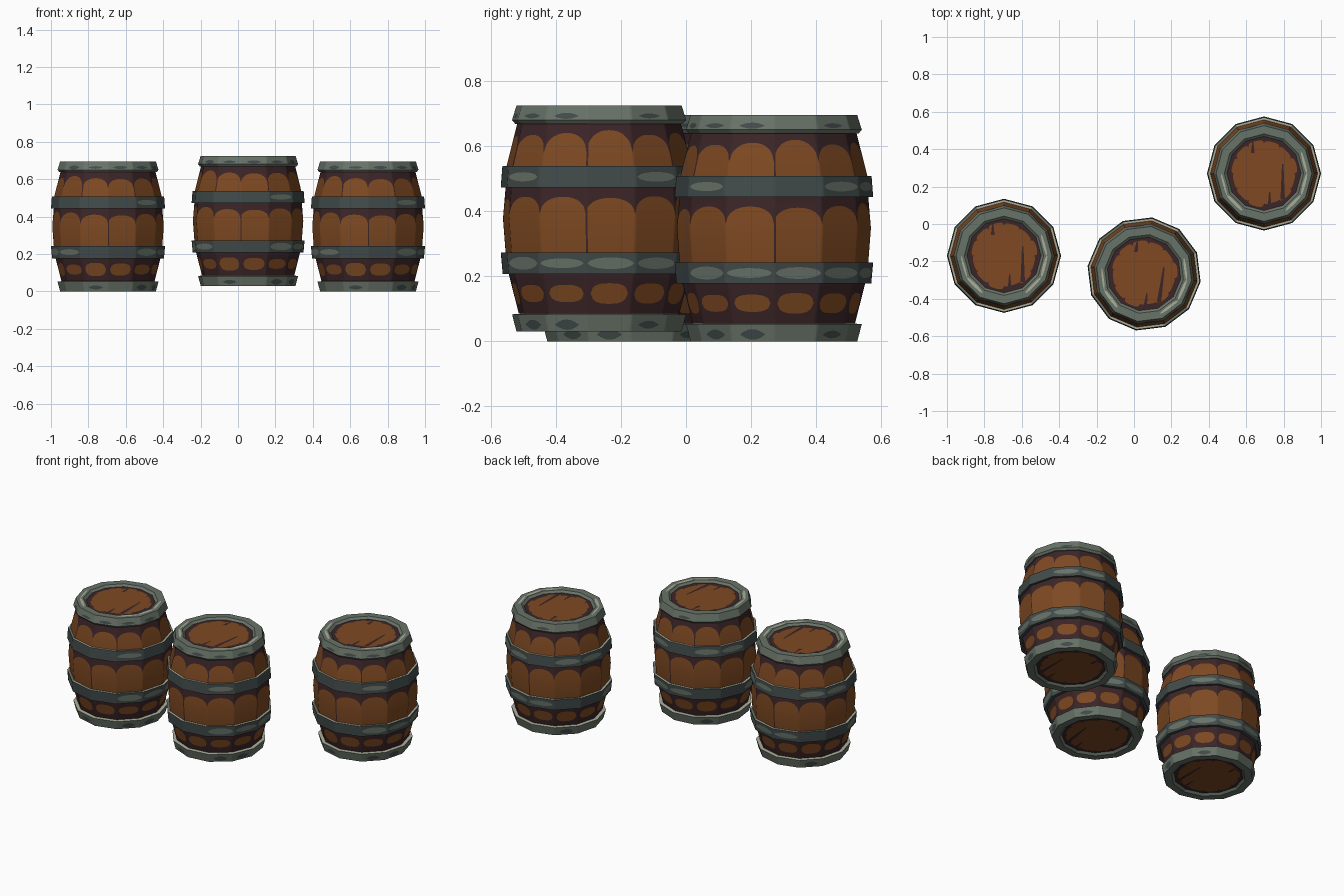
import bpy, bmesh, math, random
from mathutils import Vector

random.seed(11)
cube = bpy.data.objects.get("Cube")
if cube:
    bpy.data.objects.remove(cube)


def make_material(name, rgb):
    lin = [((c / 255 + 0.055) / 1.055) ** 2.4 for c in rgb]
    mat = bpy.data.materials.new(name)
    mat.use_nodes = True
    mat.diffuse_color = (*lin, 1)
    bsdf = mat.node_tree.nodes["Principled BSDF"]
    bsdf.inputs["Base Color"].default_value = (*lin, 1)
    bsdf.inputs["Roughness"].default_value = 0.9
    return mat


MATERIALS = [
    make_material("warm_brown_wood", (126, 73, 34)),
    make_material("dark_stained_wood", (60, 37, 39)),
    make_material("dark_iron", (66, 75, 75)),
    make_material("worn_iron", (104, 115, 104)),
    make_material("pale_iron_edge", (172, 174, 154)),
]
BROWN, STAIN, IRON, WORN, PALE = range(5)
SIDES = 12
COLUMNS = [0, .04, .08, .13, .2, .3, .4, .5, .6, .7, .8, .87, .92, .96]


def finish(bm, name):
    """Turn a bmesh into a smooth-sided mesh with sharp rims."""
    mesh = bpy.data.meshes.new(name)
    bm.to_mesh(mesh)
    bm.free()
    for mat in MATERIALS:
        mesh.materials.append(mat)
    mesh.shade_smooth()
    mesh.set_sharp_from_angle(angle=math.radians(35))
    return mesh


def lathe(name, rows, colours):
    """Twelve-sided lathe; rows give (r, z) or f(side, u), colours an index or f(side, u)."""
    corner = [Vector((math.cos(a), math.sin(a)))
              for a in (2 * math.pi * k / SIDES for k in range(SIDES))]
    cols = [(s, u) for s in range(SIDES) for u in COLUMNS]
    bm = bmesh.new()
    rings = []
    for row in rows:
        ring = []
        for s, u in cols:
            r, z = row(s, u) if callable(row) else row
            p = corner[s].lerp(corner[(s + 1) % SIDES], u) * r
            ring.append(bm.verts.new((p.x, p.y, z)))
        rings.append(ring)
    for low, high, colour in zip(rings, rings[1:], colours):
        for i, (s, u) in enumerate(cols):
            j = (i + 1) % len(cols)
            face = bm.faces.new((low[i], low[j], high[j], high[i]))
            face.material_index = colour(s, u) if callable(colour) else colour
    bmesh.ops.remove_doubles(bm, verts=bm.verts[:], dist=0.0001)
    return finish(bm, name)


def bulge(u, power=3, margin=0):
    """Rounded hump over one side, zero at both ends."""
    t = (u - margin) / (1 - 2 * margin)
    return math.sqrt(max(0, 1 - abs(2 * t - 1) ** power))


def varied(low, high, chance=1):
    return [random.uniform(low, high) if random.random() < chance else 0 for _ in range(SIDES)]


# Wooden body with painted blobs and arches
def blob(sign, heights):
    def row(s, u):
        z = .117 + sign * heights[s] * bulge(u, 3, .08)
        return .249 + (z - .055) * .256, z
    return row


def arch(dip, peaks, r0, z0, slope):
    def row(s, u):
        z = dip + (peaks[s] - dip) * bulge(u, 2.4)
        return r0 + (z - z0) * slope, z
    return row


def slit(every):
    return lambda s, u: STAIN if s % every == 0 and u == 0 else BROWN


blob_h = varied(.026, .036)
staves = lathe("staves", [
    (.249, .055), blob(-1, blob_h), blob(1, blob_h), (.281, .18), (.29, .243), (.298, .3475),
    arch(.36, varied(.405, .428), .298, .3475, -.084), (.29, .443), (.287, .508),
    arch(.55, varied(.6, .622), .287, .508, -.25), (.253, .643),
], [STAIN, BROWN, STAIN, STAIN, slit(3), slit(3), STAIN, STAIN, slit(2), STAIN])


# Iron hoops with worn patches
def patch(sign, start, end, where, amounts, margin=0):
    """Edge of a lens-shaped patch between two (r, z) profile points."""
    def row(s, u):
        f = where + sign * amounts[s] * bulge(u, 2, margin)
        return start[0] + (end[0] - start[0]) * f, start[1] + (end[1] - start[1]) * f
    return row


def hoop(name, bottom, top, inner_bottom, inner_top):
    worn = varied(.2, .3, .4)
    return lathe(name, [
        (inner_bottom, bottom[1]), bottom, patch(-1, bottom, top, .5, worn, .05),
        patch(1, bottom, top, .5, worn, .05), top, (inner_top, top[1]),
    ], [IRON, IRON, WORN, IRON, lambda s, u: WORN if s % 3 == 1 else PALE])


lower_hoop = hoop("lower_hoop", (.299, .177), (.305, .243), .275, .285)
upper_hoop = hoop("upper_hoop", (.305, .443), (.3, .508), .285, .28)

# End rims with dark spots and pale streaks, sloping in to shallow lids
LID_TOP, LID_BOTTOM = .683, .012
spots = varied(.2, .32, .4)
foot, ledge = (.256, 0), (.27, .053)
bottom_rim = lathe("bottom_rim", [
    (.198, LID_BOTTOM), (.212, 0), foot, patch(-1, foot, ledge, .4, spots, .26),
    patch(1, foot, ledge, .4, spots, .26), ledge, (.243, .055),
], [WORN, WORN, WORN, IRON, WORN, PALE])

spots = varied(.15, .25, .4)
streaks = varied(.12, .2, .5)
lip, crown, inside = (.27, .65), (.256, .695), (.212, .695)
top_rim = lathe("top_rim", [
    (.245, .638), (.26, .638), lip, patch(-1, lip, crown, .28, spots, .26),
    patch(1, lip, crown, .28, spots, .26), crown,
    patch(-1, crown, inside, .6, streaks), patch(1, crown, inside, .6, streaks),
    inside, (.198, LID_TOP),
], [WORN, WORN, WORN, IRON, WORN, WORN, PALE, WORN, WORN])


# Lids with a ragged brown centre
def ragged(z):
    reach = varied(.168, .188)
    return lambda s, u: (.16 + (reach[s] - .16) * bulge(u), z)


bottom_lid = lathe("bottom_lid", [(0, LID_BOTTOM), ragged(LID_BOTTOM), (.2, LID_BOTTOM)],
                   [BROWN, STAIN])
top_lid = lathe("top_lid", [(.2, LID_TOP), ragged(LID_TOP), (0, LID_TOP)], [STAIN, BROWN])


# Thin dark gaps between the lid boards
def board_gaps(name, z):
    bm = bmesh.new()
    for x, y0, y1, w in ((.1, -.14, .05, .012), (.03, -.18, -.1, .01), (-.06, .11, .17, .01)):
        verts = [bm.verts.new(p) for p in
                 ((x - w, y0, z), (x + w, y0, z), (x + w / 3, y1, z), (x - w / 3, y1, z))]
        bm.faces.new(verts).material_index = STAIN
    if z < LID_BOTTOM:
        bmesh.ops.reverse_faces(bm, faces=bm.faces[:])
    return finish(bm, name)


parts = [staves, lower_hoop, upper_hoop, bottom_rim, top_rim, bottom_lid, top_lid,
         board_gaps("top_board_gaps", LID_TOP + .002),
         board_gaps("bottom_board_gaps", LID_BOTTOM - .002)]

# Three barrels share the same parts
PLACES = {
    "right_barrel": ((-.695, -.17, 0), 0),
    "middle_barrel": ((.054, -.267, .03), -8),
    "left_barrel": ((.695, .27, 0), 0),
}
for barrel, (place, turn) in PLACES.items():
    for mesh in parts:
        obj = bpy.data.objects.new(f"{barrel}_{mesh.name}", mesh)
        obj.location = place
        obj.rotation_euler.z = math.radians(turn)
        bpy.context.scene.collection.objects.link(obj)
